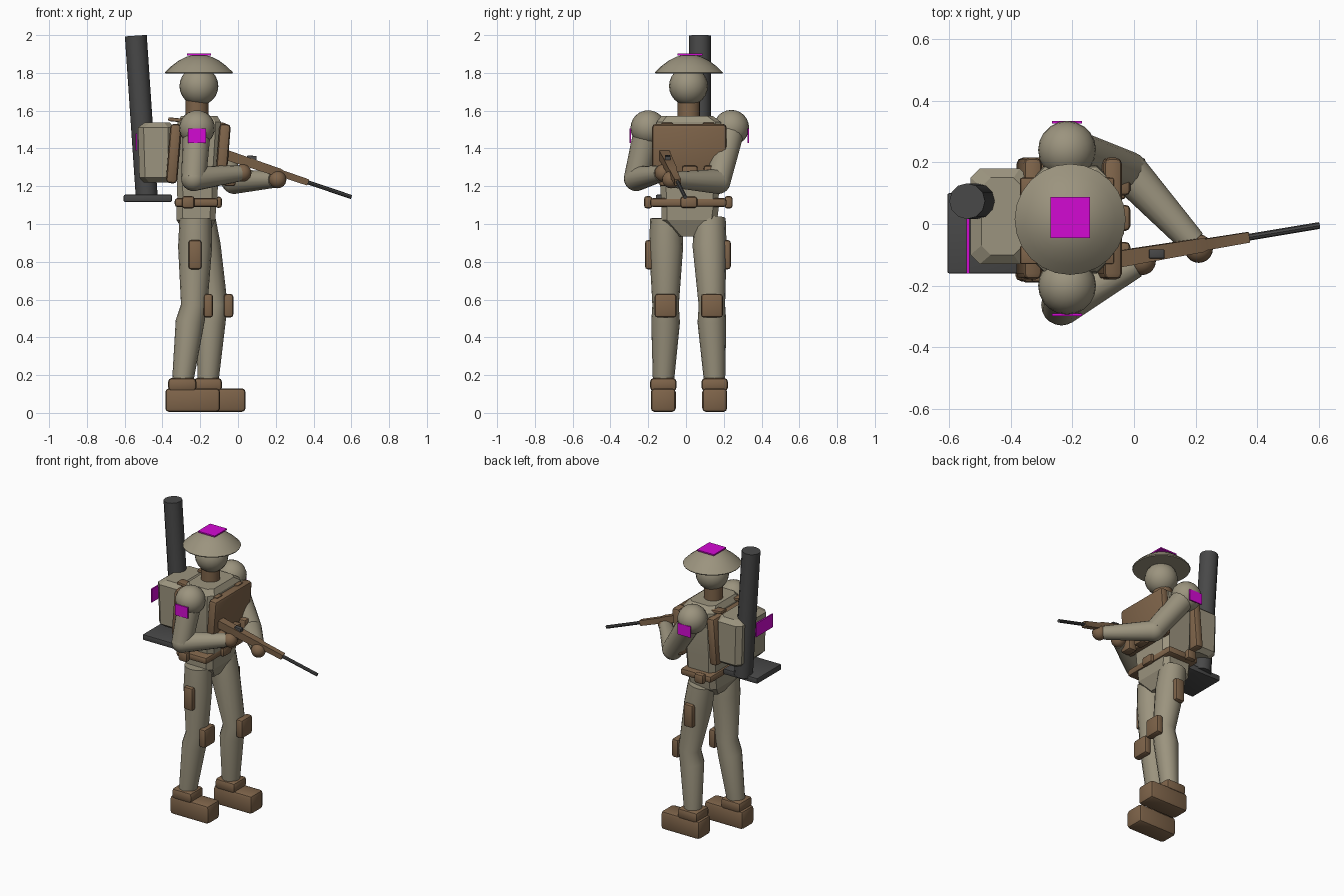
import bpy, bmesh, math
from mathutils import Vector, Matrix

cube = bpy.data.objects.get("Cube")
if cube:
    bpy.data.objects.remove(cube, do_unlink=True)


def material(name, rgb):
    m = bpy.data.materials.new(name)
    m.use_nodes = True
    m.diffuse_color = (*rgb, 1)
    node = next(n for n in m.node_tree.nodes if n.type == 'BSDF_PRINCIPLED')
    node.inputs["Base Color"].default_value = (*rgb, 1)
    return m


CLOTH = material("khaki cloth", (0.33, 0.295, 0.21))
LEATHER = material("brown leather", (0.21, 0.127, 0.068))
METAL = material("dark metal", (0.065, 0.065, 0.065))
MARK = material("magenta marker", (0.65, 0.003, 0.65))


def finish(name, bm, mat, angle=35):
    """Turn a bmesh into a shaded object."""
    bmesh.ops.recalc_face_normals(bm, faces=bm.faces)
    me = bpy.data.meshes.new(name)
    bm.to_mesh(me)
    bm.free()
    me.materials.append(mat)
    for p in me.polygons:
        p.use_smooth = True
    me.set_sharp_from_angle(angle=math.radians(angle))
    ob = bpy.data.objects.new(name, me)
    bpy.context.collection.objects.link(ob)
    return ob


def box(name, x, y, z, mat, bevel=0.015, tilt=0.0):
    """Rounded box from its (low, high) extents, leaning about the y axis."""
    size = Vector([b - a for a, b in (x, y, z)])
    mid = Vector([(a + b) / 2 for a, b in (x, y, z)])
    bm = bmesh.new()
    bmesh.ops.create_cube(bm, size=1)
    bmesh.ops.scale(bm, vec=size, verts=bm.verts)
    if bevel:
        bmesh.ops.bevel(bm, geom=bm.edges[:], offset=min(bevel, min(size) * 0.45),
                        segments=2, profile=0.5, affect='EDGES')
    bmesh.ops.transform(bm, matrix=Matrix.Translation(mid) @ Matrix.Rotation(tilt, 4, 'Y'),
                        verts=bm.verts)
    return finish(name, bm, mat, 30)


def skin(bm, rings):
    """Join equal rings of points with quads and cap both ends."""
    loops = [[bm.verts.new(p) for p in r] for r in rings]
    n = len(loops[0])
    for a, b in zip(loops, loops[1:]):
        for i in range(n):
            bm.faces.new((a[i], a[(i + 1) % n], b[(i + 1) % n], b[i]))
    bm.faces.new(loops[0][::-1])
    bm.faces.new(loops[-1])


def tube(name, path, radii, mat, sides=16, turn=0.0):
    """Round tube through path points with a radius at each."""
    pts = [Vector(p) for p in path]
    whole = pts[-1] - pts[0]
    k = min(range(3), key=lambda i: abs(whole[i]))
    ref = Vector([float(i == k) for i in range(3)])
    rings = []
    for i, (p, r) in enumerate(zip(pts, radii)):
        t = (pts[min(i + 1, len(pts) - 1)] - pts[max(i - 1, 0)]).normalized()
        u = (ref - t * ref.dot(t)).normalized()
        v = t.cross(u)
        angles = [turn + math.tau * j / sides for j in range(sides)]
        rings.append([p + (u * math.cos(a) + v * math.sin(a)) * r for a in angles])
    bm = bmesh.new()
    skin(bm, rings)
    return finish(name, bm, mat)


def stack(name, sections, mat, cut=0.03):
    """Chamfered block from (z, x low, x high, y low, y high) sections."""
    rings = []
    for z, x0, x1, y0, y1 in sections:
        rings.append([(x0 + cut, y0, z), (x1 - cut, y0, z), (x1, y0 + cut, z), (x1, y1 - cut, z),
                      (x1 - cut, y1, z), (x0 + cut, y1, z), (x0, y1 - cut, z), (x0, y0 + cut, z)])
    bm = bmesh.new()
    skin(bm, rings)
    return finish(name, bm, mat, 20)


def ball(name, centre, r, mat):
    bm = bmesh.new()
    bmesh.ops.create_uvsphere(bm, u_segments=20, v_segments=12, radius=r,
                              matrix=Matrix.Translation(centre))
    return finish(name, bm, mat)


# Head, neck and brimmed hat
HX, HY = -0.207, 0.015
ball("head", (HX, HY - 0.002, 1.73), 0.103, CLOTH)
tube("neck", [(HX - 0.01, HY, 1.54), (HX - 0.01, HY, 1.67)], [0.06, 0.06], LEATHER)
tube("hat", [(HX, HY, z) for z in (1.797, 1.803, 1.835, 1.865, 1.885, 1.895)],
     [0.177, 0.18, 0.147, 0.107, 0.067, 0.03], CLOTH, 24)
box("hat_marker", (-0.27, -0.143), (-0.045, 0.087), (1.893, 1.902), MARK, 0)

# Body
stack("torso", [(1.1, -0.32, -0.11, -0.13, 0.17), (1.25, -0.325, -0.105, -0.14, 0.18),
                (1.5, -0.32, -0.09, -0.16, 0.19), (1.54, -0.32, -0.09, -0.155, 0.185),
                (1.573, -0.3, -0.11, -0.13, 0.14)], CLOTH)
stack("pelvis", [(0.935, -0.27, -0.16, -0.055, 0.07), (1.02, -0.325, -0.12, -0.13, 0.165),
                 (1.1, -0.325, -0.115, -0.13, 0.175)], CLOTH)
box("belt", (-0.335, -0.105), (-0.19, 0.215), (1.09, 1.137), LEATHER)
for side, y in (("right", -0.2), ("left", 0.225)):
    box(side + "_belt_pouch", (-0.297, -0.23), (y - 0.022, y + 0.022), (1.082, 1.148), LEATHER)
box("buckle", (-0.12, -0.085), (-0.03, 0.06), (1.085, 1.145), LEATHER)

# Chest armour, straps and pouches
box("chest_plate", (-0.11, -0.05), (-0.18, 0.215), (1.215, 1.53), LEATHER, 0.02, 0.08)
box("back_plate", (-0.37, -0.31), (-0.18, 0.215), (1.215, 1.53), LEATHER, 0.02, 0.08)
for side, y in (("right", -0.1), ("left", 0.12)):
    box(side + "_strap", (-0.37, -0.065), (y - 0.03, y + 0.03), (1.53, 1.55), LEATHER, 0.006, 0.1)
for i, y in enumerate((-0.1, 0.02, 0.135)):
    box(f"chest_pouch_{i + 1}", (-0.075, -0.012), (y - 0.042, y + 0.042), (1.2, 1.31), LEATHER)

# Backpack, launch tube and its shelf
stack("backpack", [(1.22, -0.5, -0.36, -0.1, 0.15), (1.245, -0.522, -0.34, -0.13, 0.18),
                   (1.51, -0.53, -0.34, -0.13, 0.18), (1.537, -0.495, -0.36, -0.1, 0.15)], CLOTH)
tube("launch_tube", [(-0.483, 0.074, 1.14), (-0.541, 0.074, 1.997)], [0.058, 0.058],
     METAL, 12)
box("launch_shelf", (-0.605, -0.35), (-0.16, 0.1), (1.117, 1.155), METAL, 0.006)
box("backpack_marker", (-0.543, -0.534), (-0.16, 0.02), (1.39, 1.48), MARK, 0)

# Legs: side, hip x, knee x, ankle x, and y of hip, knee, ankle
for side, hip, knee, ankle, ys in (("right", -0.225, -0.232, -0.295, (-0.105, -0.108, -0.12)),
                                   ("left", -0.205, -0.125, -0.16, (0.125, 0.137, 0.152))):
    out = -1 if side == "right" else 1
    hy, ky, ay = ys
    tube(side + "_leg", [(hip, hy, 1.03), (hip * 0.7 + knee * 0.3, hy, 0.88), (knee, ky, 0.57),
                         (knee * 0.8 + ankle * 0.2 - 0.01, ky, 0.48), (ankle, ay, 0.15)],
         [0.085, 0.09, 0.07, 0.076, 0.055], CLOTH)
    box(side + "_knee_pad", (knee + 0.05, knee + 0.1), (ky - 0.058, ky + 0.058),
        (0.505, 0.63), LEATHER)
    px, py = hip * 0.65 + knee * 0.35, hy + out * 0.09
    box(side + "_thigh_pouch", (px - 0.035, px + 0.035), (py - 0.022, py + 0.022),
        (0.76, 0.915), LEATHER)
    box(side + "_boot_cuff", (ankle - 0.075, ankle + 0.075), (ay - 0.07, ay + 0.07),
        (0.115, 0.185), LEATHER, 0.02)
    box(side + "_boot", (ankle - 0.09, ankle + 0.2), (ay - 0.066, ay + 0.066),
        (0.005, 0.13), LEATHER, 0.02)

# Arms
for side, shoulder, elbow, hand, mark in (
        ("right", (-0.217, -0.2, 1.508), (-0.235, -0.263, 1.24), (0.025, -0.12, 1.27), -0.294),
        ("left", (-0.217, 0.24, 1.51), (-0.02, 0.17, 1.225), (0.21, -0.08, 1.235), 0.33)):
    s, e, h = Vector(shoulder), Vector(elbow), Vector(hand)
    ball(side + "_shoulder", s, 0.094, CLOTH)
    tube(side + "_upper_arm", [s, e], [0.074, 0.066], CLOTH)
    ball(side + "_elbow", e, 0.066, CLOTH)
    tube(side + "_forearm", [e, e.lerp(h, 0.92)], [0.066, 0.043], CLOTH)
    ball(side + "_hand", h, 0.046, LEATHER)
    box(side + "_arm_marker", (-0.266, -0.169), (mark - 0.004, mark + 0.004), (1.43, 1.505),
        MARK, 0)

# Rifle
butt, muzzle = Vector((-0.06, -0.115, 1.365)), Vector((0.6, -0.005, 1.143))
along = [butt.lerp(muzzle, f) for f in (0, 0.25, 0.42, 0.44, 0.65)]
tube("rifle_stock", along, [0.038, 0.034, 0.032, 0.026, 0.024], LEATHER, 4, math.pi / 4)
tube("rifle_barrel", [along[-1], muzzle], [0.011, 0.011], METAL, 8)
box("rifle_sight", (0.047, 0.097), (-0.112, -0.082), (1.315, 1.362), METAL, 0.004, 0.1)
